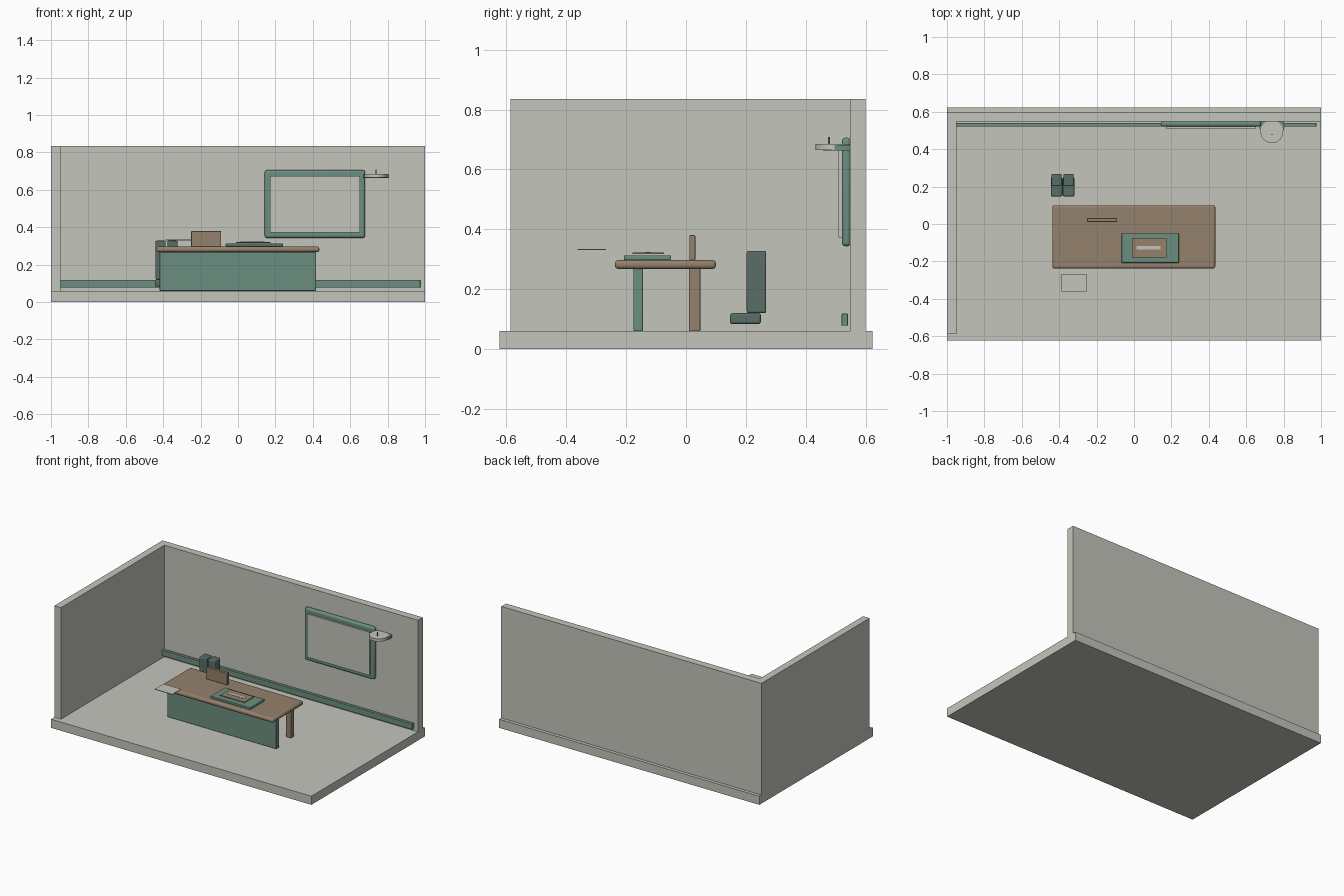
import bpy

if "Cube" in bpy.data.objects:
    bpy.data.objects.remove(bpy.data.objects["Cube"], do_unlink=True)


def material(name, rgb):
    m = bpy.data.materials.new(name)
    m.use_nodes = True
    m.diffuse_color = (*rgb, 1)
    m.node_tree.nodes["Principled BSDF"].inputs["Base Color"].default_value = (*rgb, 1)
    return m


PALE = material("pale grey", (0.55, 0.56, 0.50))
GREEN = material("muted green", (0.15, 0.275, 0.215))
WOOD = material("wood brown", (0.295, 0.22, 0.15))
DARK = material("dark green", (0.10, 0.155, 0.135))


def finish(obj, name, mat, bevel):
    obj.name = name
    obj.data.materials.append(mat)
    if bevel:
        b = obj.modifiers.new("rounding", "BEVEL")
        b.width, b.segments = bevel, 3
        bpy.ops.object.shade_smooth_by_angle()
    return obj


def box(name, mat, x, y, z, bevel=0):
    """Box spanning the given (low, high) ranges."""
    spans = (x, y, z)
    bpy.ops.mesh.primitive_cube_add(size=1, location=[sum(s) / 2 for s in spans])
    obj = bpy.context.object
    obj.scale = [s[1] - s[0] for s in spans]
    bpy.ops.object.transform_apply(location=False, rotation=False, scale=True)
    return finish(obj, name, mat, bevel)


def disc(name, mat, x, y, z, radius):
    bpy.ops.mesh.primitive_cylinder_add(vertices=32, radius=radius, depth=z[1] - z[0],
                                        location=(x, y, sum(z) / 2))
    bpy.ops.object.shade_smooth_by_angle()
    return finish(bpy.context.object, name, mat, 0)


# Room shell
FLOOR = 0.06
box("floor", PALE, (-1, 1), (-0.623, 0.623), (0, FLOOR))
box("back_wall", PALE, (-1, 1), (0.548, 0.6), (FLOOR, 0.835))
box("side_wall", PALE, (-1, -0.95), (-0.587, 0.587), (FLOOR, 0.835))
box("skirting_rail", GREEN, (-0.95, 0.975), (0.52, 0.541), (0.078, 0.118), 0.002)

# Wall board
box("board_frame", GREEN, (0.143, 0.68), (0.521, 0.551), (0.343, 0.706), 0.012)
box("board_panel", PALE, (0.172, 0.652), (0.51, 0.522), (0.373, 0.673))

# Round clock lying flat beside the board
disc("clock_case", GREEN, 0.737, 0.524, (0.663, 0.682), 0.067)
disc("clock_face", PALE, 0.737, 0.494, (0.665, 0.684), 0.061)
box("clock_hand", DARK, (0.734, 0.74), (0.475, 0.481), (0.668, 0.708))

# Desk
DESK = 0.297
box("desk_top", WOOD, (-0.437, 0.435), (-0.238, 0.1), (0.267, DESK), 0.012)
box("desk_front_panel", GREEN, (-0.42, 0.417), (-0.176, -0.144), (FLOOR, 0.268), 0.004)
for side, x in (("right", -0.4), ("left", 0.36)):
    box(f"desk_leg_{side}", WOOD, (x, x + 0.04), (0.01, 0.048), (FLOOR, 0.268), 0.003)

# Things on the desk
box("desk_plaque", WOOD, (-0.25, -0.09), (0.011, 0.031), (DESK, 0.38), 0.003)
box("desk_mat", GREEN, (-0.066, 0.24), (-0.208, -0.05), (DESK, 0.313), 0.004)
box("mat_card", WOOD, (-0.012, 0.174), (-0.178, -0.074), (0.317, 0.322))
box("card_strip", PALE, (0.014, 0.143), (-0.136, -0.118), (0.321, 0.324))

# Loose sheet in front of the desk
box("paper_sheet", PALE, (-0.387, -0.251), (-0.362, -0.267), (0.33, 0.334))

# Pair of boots
for side, x in (("right", -0.414), ("left", -0.35)):
    box(f"boot_shaft_{side}", DARK, (x - 0.027, x + 0.027), (0.203, 0.268), (0.12, 0.328), 0.006)
    box(f"boot_foot_{side}", DARK, (x - 0.031, x + 0.031), (0.147, 0.25), (0.083, 0.12), 0.008)
